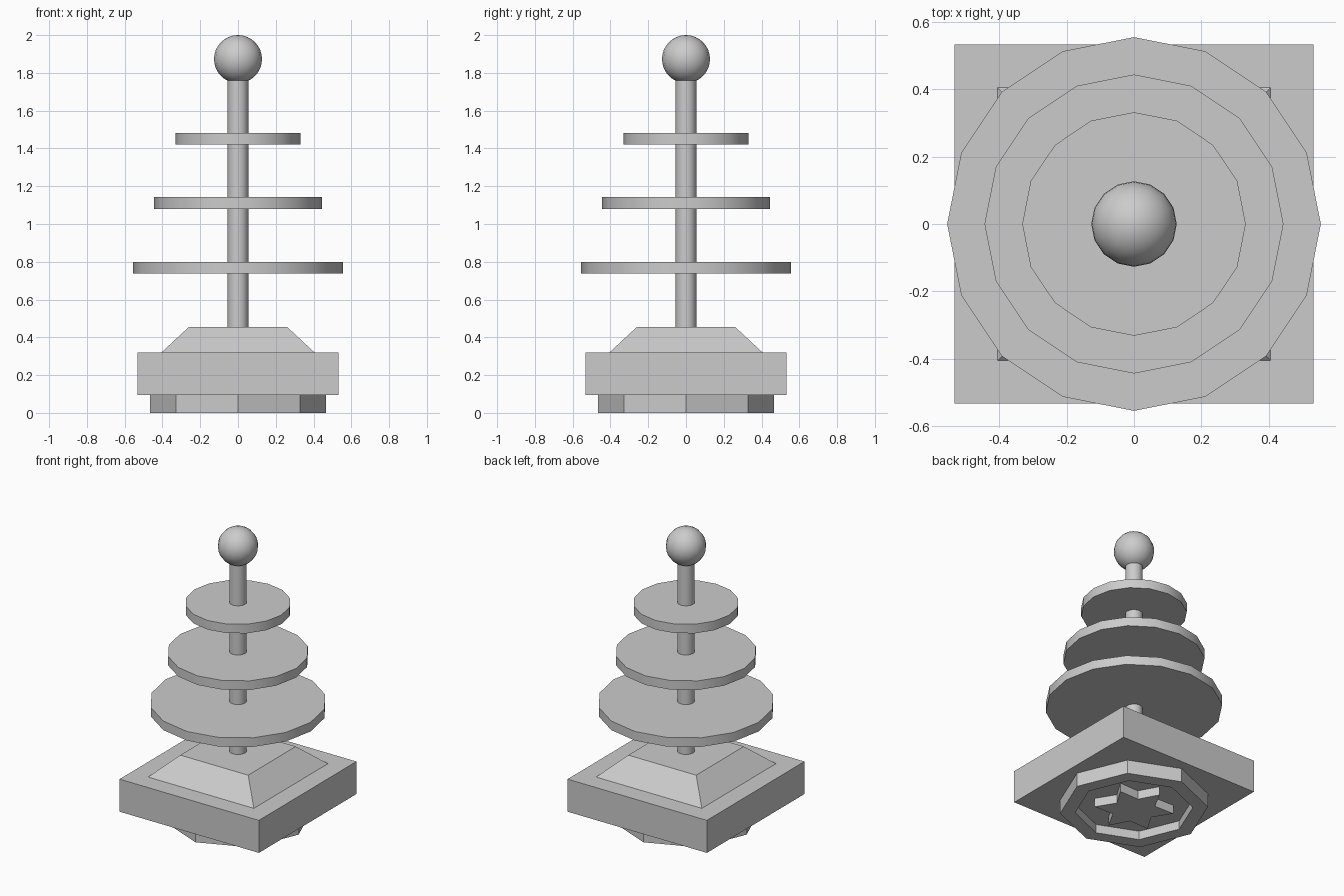
import bpy, bmesh
from math import sin, cos, pi, radians

if "Cube" in bpy.data.objects:
    bpy.data.objects.remove(bpy.data.objects["Cube"])


def finish(name, bm, smooth=False):
    bmesh.ops.remove_doubles(bm, verts=bm.verts[:], dist=1e-5)
    bmesh.ops.recalc_face_normals(bm, faces=bm.faces[:])
    mesh = bpy.data.meshes.new(name)
    bm.to_mesh(mesh)
    bm.free()
    ob = bpy.data.objects.new(name, mesh)
    bpy.context.collection.objects.link(ob)
    if smooth:
        bpy.ops.object.select_all(action='DESELECT')
        ob.select_set(True)
        bpy.context.view_layer.objects.active = ob
        bpy.ops.object.shade_smooth_by_angle(angle=radians(40))
    return ob


def lathe(name, profile, sides, smooth=False, turn=0.0):
    """Spin a (radius, z) profile; caps close the first and last rings."""
    bm = bmesh.new()
    rings = [[bm.verts.new((r * cos(turn + 2 * pi * i / sides),
                            r * sin(turn + 2 * pi * i / sides), z))
              for i in range(sides)] for r, z in profile]
    for a, b in zip(rings, rings[1:]):
        for i in range(sides):
            j = (i + 1) % sides
            bm.faces.new((a[i], a[j], b[j], b[i]))
    bm.faces.new(rings[0])
    bm.faces.new(rings[-1])
    return finish(name, bm, smooth)


SQ = 2 ** 0.5  # half width to corner radius

# Octagonal foot with a recessed underside
lathe("foot", [(0.37, 0.06), (0.37, 0), (0.465, 0), (0.465, 0.095)], 8)

# Raised star ornament inside the recess
bm = bmesh.new()
outline = [(0.25 if i % 2 == 0 else 0.14, pi / 2 + i * pi / 6) for i in range(12)]
star = bm.faces.new([bm.verts.new((r * cos(a), r * sin(a), 0)) for r, a in outline])
ext = bmesh.ops.extrude_face_region(bm, geom=[star], use_keep_orig=True)
bmesh.ops.translate(bm, vec=(0, 0, 0.06),
                    verts=[v for v in ext["geom"] if isinstance(v, bmesh.types.BMVert)])
finish("underside_star", bm)

# Square base block and sloped top
lathe("base_block", [(0.533 * SQ, 0.095), (0.533 * SQ, 0.32)], 4, turn=pi / 4)
lathe("base_slope", [(0.405 * SQ, 0.32), (0.26 * SQ, 0.455)], 4, turn=pi / 4)

# Central pole
lathe("pole", [(0.055, 0.455), (0.055, 1.80)], 16, True)

# Three shrinking tiers
for name, r, z in (("lower", 0.555, 0.737), ("middle", 0.444, 1.08), ("upper", 0.332, 1.42)):
    lathe(name + "_tier", [(r, z), (r, z + 0.063)], 16, True)

# Ball finial
bm = bmesh.new()
bmesh.ops.create_uvsphere(bm, u_segments=16, v_segments=16, radius=0.127)
bmesh.ops.translate(bm, vec=(0, 0, 1.873), verts=bm.verts[:])
finish("ball_finial", bm, True)
